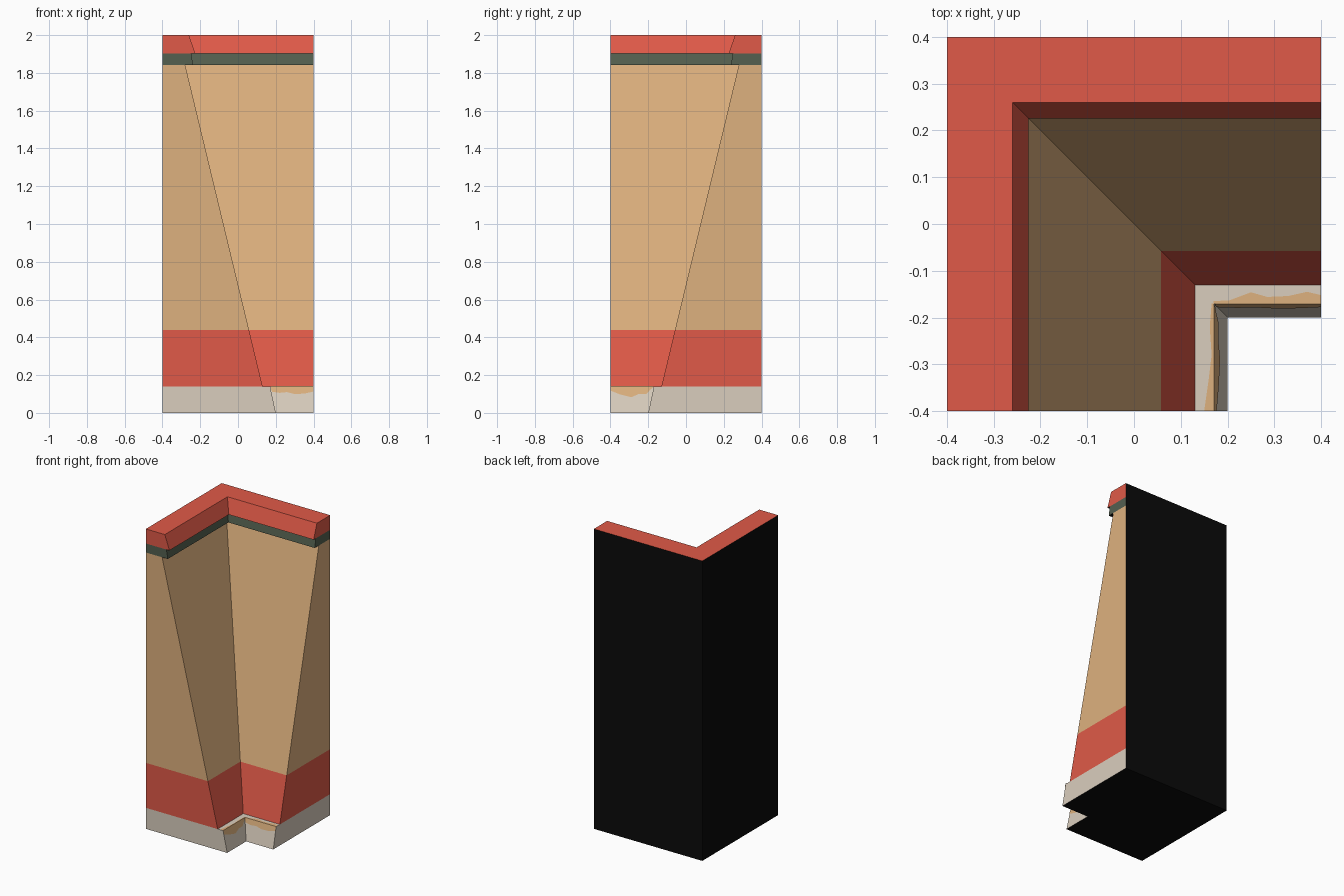
import bpy, bmesh

if "Cube" in bpy.data.objects:
    bpy.data.objects.remove(bpy.data.objects["Cube"])

H = 0.4  # half width of the square footprint


def material(name, hex_code):
    def lin(c):
        c /= 255
        return c / 12.92 if c < 0.04045 else ((c + 0.055) / 1.055) ** 2.4
    m = bpy.data.materials.new(name)
    m.diffuse_color = [lin(int(hex_code[i:i + 2], 16)) for i in (0, 2, 4)] + [1]
    m.use_nodes = True
    m.node_tree.nodes["Principled BSDF"].inputs["Base Color"].default_value = m.diffuse_color
    return m


TAN = material("tan plaster", "DEB17E")
RED = material("red paint", "E05A48")
STONE = material("pale stone", "DACEBE")
GREEN = material("dark green trim", "546050")
BLACK = material("black backing", "0A0A0A")


def make_object(name, bm, mats):
    me = bpy.data.meshes.new(name)
    bm.to_mesh(me)
    bm.free()
    for m in mats:
        me.materials.append(m)
    ob = bpy.data.objects.new(name, me)
    bpy.context.collection.objects.link(ob)
    return ob


def corner_part(name, profile, mat):
    """Sweep a (depth from back, height) profile round the mitred inner corner."""
    bm = bmesh.new()

    def row(d, z):
        return [bm.verts.new(p) for p in
                ((d - H, -H, z), (d - H, H - d, z), (H, H - d, z))]

    pts = list(profile)
    if pts[0][0] > 0:
        pts.insert(0, (0, pts[0][1]))
    if pts[-1][0] > 0:
        pts.append((0, pts[-1][1]))
    rows = [row(d, z) for d, z in pts]
    for i in range(len(rows) - 1):
        if pts[i] not in profile or pts[i + 1] not in profile:
            continue  # hidden joint between stacked parts
        for k in (0, 1):
            bm.faces.new((rows[i][k], rows[i][k + 1],
                          rows[i + 1][k + 1], rows[i + 1][k]))
    # end caps and the two backs
    bm.faces.new([r[0] for r in rows])
    bm.faces.new([r[2] for r in reversed(rows)])
    lo, hi = rows[0], rows[-1]
    for k in (1, 2):
        bm.faces.new((lo[k], lo[k - 1], hi[k - 1], hi[k]))
    # backs and undersides are black
    bm.normal_update()
    for f in bm.faces:
        n = f.normal
        f.material_index = int(n.x < -0.9 or n.y > 0.9 or n.z < -0.9)
    return make_object(name, bm, (mat, BLACK))


corner_part("stone_base", [(0, 0), (0.6, 0), (0.57, 0.14), (0.53, 0.14)], STONE)
corner_part("lower_band", [(0.53, 0.14), (0.458, 0.44)], RED)
corner_part("wall", [(0.458, 0.44), (0.12, 1.843)], TAN)
corner_part("trim", [(0.12, 1.843), (0.162, 1.843), (0.152, 1.903)], GREEN)
corner_part("coping", [(0.152, 1.903), (0.174, 1.903), (0.14, 2.0), (0, 2.0)], RED)


def worn_patch(name, arm, face_edge, ledge_edge):
    """Thin worn paint on the base: wavy (along, height) and (along, depth) edges."""
    bm = bmesh.new()
    eps = 0.002

    def vert(s, d, z):
        return bm.verts.new((d - H, s, z) if arm == "left" else (s, H - d, z))

    def strip(pairs):
        for (a0, a1), (b0, b1) in zip(pairs, pairs[1:]):
            bm.faces.new((a0, b0, b1, a1))

    def depth(z):
        return 0.6 - 0.03 * z / 0.14 + eps

    top = 0.14 + eps
    strip([(vert(s, depth(z), z), vert(s, depth(top), top)) for s, z in face_edge])
    strip([(vert(s, depth(top), top), vert(s, d, top)) for s, d in ledge_edge])
    make_object(name, bm, (TAN,))


worn_patch("worn_patch_right", "right",
           [(0.174, 0.125), (0.18, 0.112), (0.22, 0.106), (0.26, 0.11),
            (0.3, 0.1), (0.35, 0.102), (0.4, 0.113)],
           [(0.17, 0.565), (0.205, 0.563), (0.25, 0.546), (0.285, 0.556),
            (0.33, 0.554), (0.37, 0.545), (0.4, 0.552)])
worn_patch("worn_patch_left", "left",
           [(-0.4, 0.118), (-0.35, 0.098), (-0.29, 0.083), (-0.25, 0.1),
            (-0.21, 0.1), (-0.19, 0.122), (-0.174, 0.135)],
           [(-0.4, 0.55), (-0.33, 0.56), (-0.28, 0.566), (-0.22, 0.562),
            (-0.17, 0.566)])
